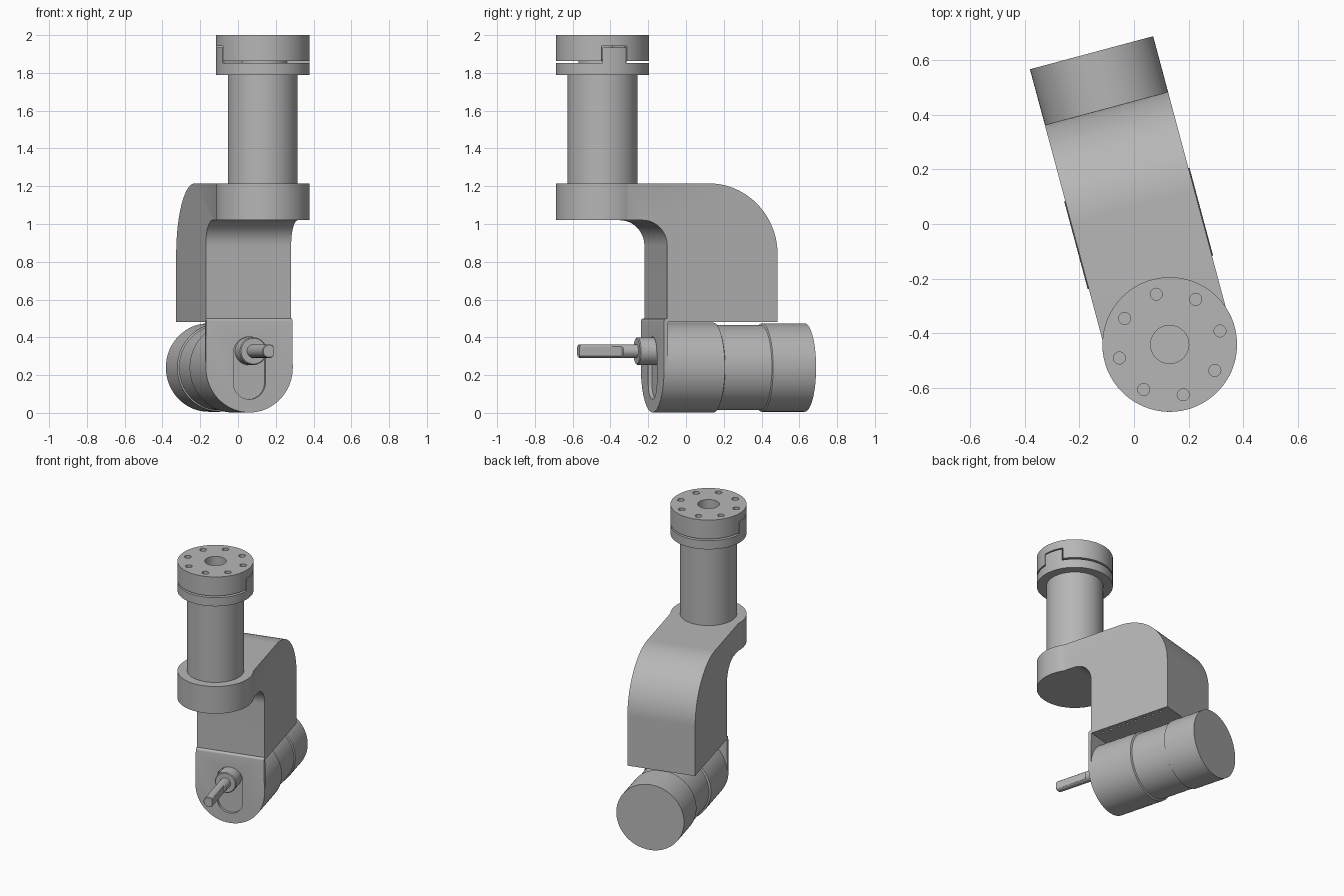
import bpy, bmesh, math
from mathutils import Matrix, Vector

default = bpy.data.objects.get("Cube")
if default:
    bpy.data.objects.remove(default, do_unlink=True)

grey = bpy.data.materials.new("machined grey")
grey.use_nodes = True
GREY = (0.47, 0.47, 0.47, 1)
grey.diffuse_color = GREY
bsdf = next(n for n in grey.node_tree.nodes if n.type == 'BSDF_PRINCIPLED')
bsdf.inputs["Base Color"].default_value = GREY

# Parts are modelled with the arm along y, then the whole assembly is turned.
PLACE = Matrix.Translation((0.131, -0.442, 0)) @ Matrix.Rotation(math.radians(15), 4, 'Z')
ALONG_X = Matrix(((0, 0, 1, 0), (1, 0, 0, 0), (0, 1, 0, 0), (0, 0, 0, 1)))
ALONG_Y = Matrix(((1, 0, 0, 0), (0, 0, 1, 0), (0, 1, 0, 0), (0, 0, 0, 1)))
ALONG_Z = Matrix.Identity(4)
parts = []


def finish(name, bm, matrix):
    bmesh.ops.transform(bm, matrix=matrix, verts=bm.verts)
    bmesh.ops.recalc_face_normals(bm, faces=bm.faces)
    mesh = bpy.data.meshes.new(name)
    bm.to_mesh(mesh)
    bm.free()
    mesh.materials.append(grey)
    obj = bpy.data.objects.new(name, mesh)
    bpy.context.scene.collection.objects.link(obj)
    parts.append(obj)
    return obj


def prism(name, outline, lo, hi, matrix=ALONG_Z):
    """Extrude a flat outline between two depths."""
    bm = bmesh.new()
    face = bm.faces.new([bm.verts.new((a, b, lo)) for a, b in outline])
    top = bmesh.ops.extrude_face_region(bm, geom=[face])["geom"]
    moved = [v for v in top if isinstance(v, bmesh.types.BMVert)]
    bmesh.ops.translate(bm, vec=(0, 0, hi - lo), verts=moved)
    return finish(name, bm, matrix)


def lathe(name, profile, matrix=ALONG_Z, steps=96):
    """Revolve (radius, height) points; the ends close on the axis."""
    bm = bmesh.new()
    pts = [(0, profile[0][1])] + profile + [(0, profile[-1][1])]
    verts = [bm.verts.new((r, 0, h)) for r, h in pts]
    edges = [bm.edges.new(pair) for pair in zip(verts, verts[1:])]
    bmesh.ops.spin(bm, geom=verts + edges, cent=(0, 0, 0), axis=(0, 0, 1),
                   angle=math.tau, steps=steps)
    bmesh.ops.remove_doubles(bm, verts=bm.verts, dist=0.0001)
    return finish(name, bm, matrix)


def rod(name, r, lo, hi, matrix=ALONG_Z, steps=96):
    return lathe(name, [(r, lo), (r, hi)], matrix, steps)


def arc(cx, cy, r, start, end, n=24):
    angles = [math.radians(start + (end - start) * i / n) for i in range(n + 1)]
    return [(cx + r * math.cos(a), cy + r * math.sin(a)) for a in angles]


def combine(obj, tools, operation='DIFFERENCE'):
    """Apply booleans and remove the tools."""
    for tool in tools:
        mod = obj.modifiers.new("shape", 'BOOLEAN')
        mod.operation, mod.object, mod.solver = operation, tool, 'EXACT'
    graph = bpy.context.evaluated_depsgraph_get()
    mesh = bpy.data.meshes.new_from_object(obj.evaluated_get(graph))
    obj.modifiers.clear()
    obj.data = mesh
    for tool in tools:
        parts.remove(tool)
        bpy.data.objects.remove(tool, do_unlink=True)


def sector(name, middle, half, inner, outer, lo, hi):
    a, b = middle - half, middle + half
    return prism(name, arc(0, 0, outer, a, b, 10) + arc(0, 0, inner, b, a, 10), lo, hi)


HALF = 0.234      # half width of the arm
DISC = 0.247      # radius of the discs
AXIS = 0.24       # height of the motor axis

# Curved arm: side profile trimmed by a round-ended plan outline
side = ([(-0.3, 1.02)] + arc(0.157, 0.885, 0.135, 90, 0) + [(0.292, 0.481), (0.897, 0.481)]
        + arc(0.52, 0.838, 0.377, 0, 90, 40) + [(-0.3, 1.215)])
arm = prism("curved_arm", side, -0.3, 0.3, ALONG_X)
turn = math.degrees(math.acos(HALF / DISC))
plan = arc(0, 0, DISC, 180 - turn, 360 + turn, 64) + [(HALF, 1), (-HALF, 1)]
combine(arm, [prism("plan_tool", plan, 0, 2)], 'INTERSECT')

# Rows of screw holes under the arm
holes = []
for s in (-1, 1):
    for i in range(8):
        shift = Matrix.Translation((s * 0.2, 0.36 + i * 0.066, 0))
        holes.append(rod("screw_tool", 0.01, 0.4, 0.53, shift, 12))
combine(arm, holes)

# Post and two-piece coupling
rod("post", 0.185, 1.2, 1.8)
rod("coupling_lower_ring", DISC, 1.79, 1.852)
rod("coupling_core", 0.128, 1.84, 1.87)
for s, label in ((0, "left"), (180, "right")):
    sector("coupling_tab_" + label, s, 15, 0.11, DISC, 1.845, 1.935)
top = rod("coupling_upper_disc", DISC, 1.864, 2)
tools = [sector("notch_tool", s, 16.5, 0.1, 0.3, 1.8, 1.943) for s in (0, 180)]
tools.append(rod("bore_tool", 0.07, 1.8, 2.1, steps=48))
for i in range(8):
    a = math.radians(45 * i)
    spot = Matrix.Translation((0.191 * math.cos(a), 0.191 * math.sin(a), 0))
    tools.append(rod("bolt_tool", 0.022, 1.8, 2.1, spot, 24))
combine(top, tools)

# Motor lying under the arm, with a narrower middle
lathe("motor", [(0.238, 0.294), (0.238, 0.607), (0.226, 0.612), (0.226, 0.868),
                (0.234, 0.873), (0.234, 1.108)], Matrix.Translation((0, 0, AXIS)) @ ALONG_Y)

# Front mounting plate with rounded foot, slot and softened top edge
shape = arc(0, AXIS, 0.238, 180, 360, 48) + [(0.236, 0.5), (-0.236, 0.5)]
plate = prism("mounting_plate", shape, 0.274, 0.296, ALONG_Y)
bm = bmesh.new()
bm.from_mesh(plate.data)
edge = [e for e in bm.edges if all(v.co.z > 0.49 and v.co.y < 0.28 for v in e.verts)]
bmesh.ops.bevel(bm, geom=edge, offset=0.014, segments=4, affect='EDGES', profile=0.5)
bm.to_mesh(plate.data)
bm.free()
slot = arc(0, 0.16, 0.088, 180, 360) + arc(0, 0.315, 0.088, 0, 180)
combine(plate, [prism("slot_tool", slot, 0.2, 0.35, ALONG_Y)])

# Output boss and shaft with a flat along one side
drive = Matrix.Translation((0, 0, 0.327)) @ ALONG_Y
lathe("shaft_boss", [(0.068, 0.187), (0.073, 0.192), (0.073, 0.3)], drive, 48)
shaft = lathe("drive_shaft", [(0.032, -0.132), (0.036, -0.127), (0.036, 0.1),
                              (0.036, 0.105), (0.036, 0.2)], drive, 48)
for v in shaft.data.vertices:
    if v.co.y < 0.102:
        v.co.x = min(v.co.x, 0.024)

# Turn the assembly into place and shade it
bpy.ops.object.select_all(action='DESELECT')
for obj in parts:
    obj.matrix_world = PLACE
    obj.select_set(True)
bpy.context.view_layer.objects.active = parts[0]
bpy.ops.object.shade_smooth_by_angle(angle=math.radians(30))
